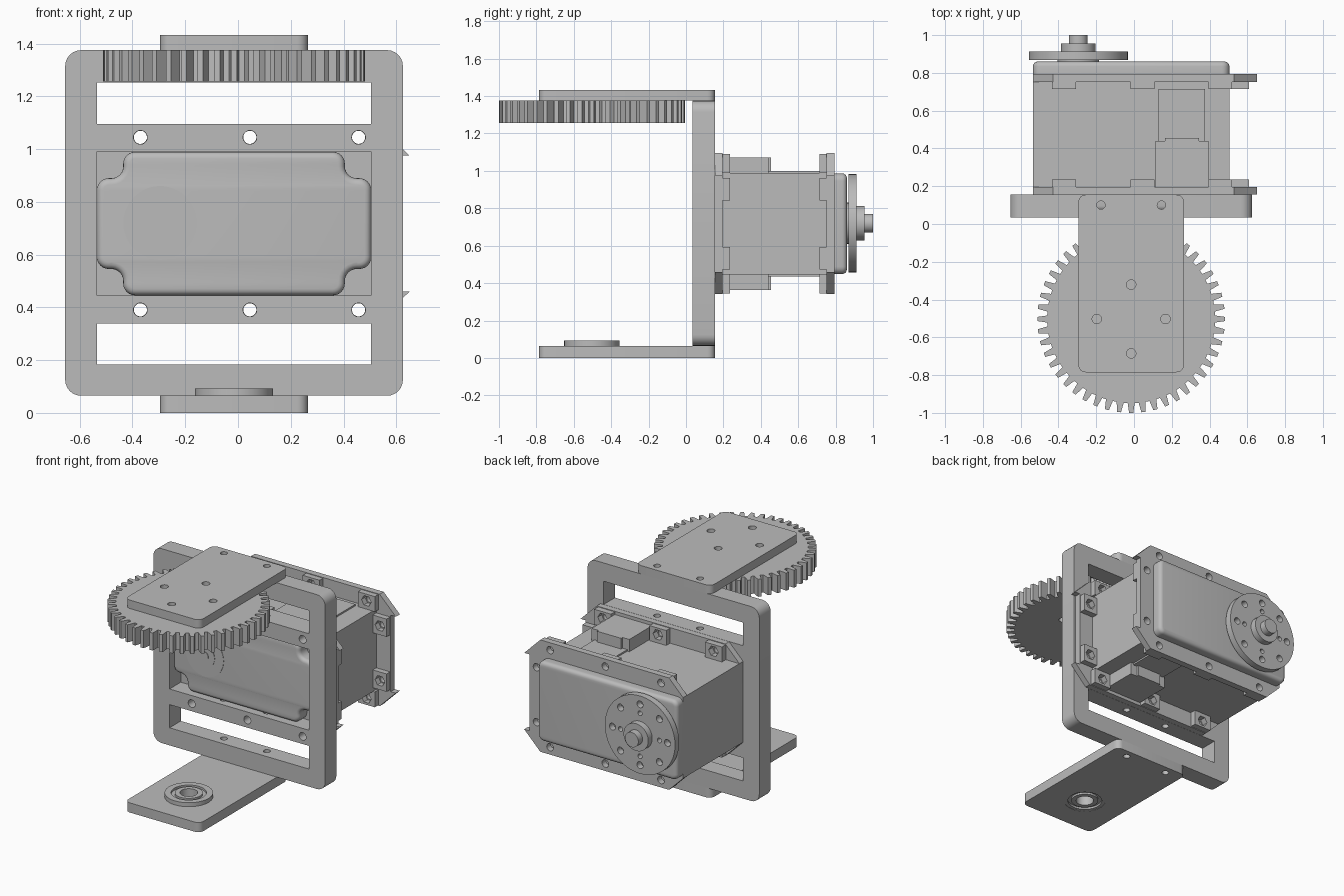
import bpy, bmesh
from math import pi, cos, sin
from mathutils import Matrix, Vector

cube = bpy.data.objects.get("Cube")
if cube:
    bpy.data.objects.remove(cube)

COLOR = (0.5, 0.5, 0.5, 1)
grey = bpy.data.materials.new("plain grey")
grey.use_nodes = True
grey.diffuse_color = COLOR
grey.node_tree.nodes["Principled BSDF"].inputs["Base Color"].default_value = COLOR

parts = []
CX, CZ = -0.015, 0.7175      # middle of the bracket
AX, AZ = -0.295, 0.72        # output axis of the motor


def circle(x, y, r, n=32):
    return [(x + r * cos(2 * pi * i / n), y + r * sin(2 * pi * i / n)) for i in range(n)]


def rect(x0, x1, y0, y1):
    return [(x0, y0), (x1, y0), (x1, y1), (x0, y1)]


def rounded(pts, r, n=6):
    """Round every right-angled corner of a closed outline."""
    out = []
    for i, p in enumerate(pts):
        p = Vector(p)
        a = (Vector(pts[i - 1]) - p).normalized() * r
        b = (Vector(pts[(i + 1) % len(pts)]) - p).normalized() * r
        for k in range(n + 1):
            t = k / n * pi / 2
            out.append(tuple(p + a * (1 - sin(t)) + b * (1 - cos(t))))
    return out


def prism(name, loops, lo, hi, axis="y", bevel=0.0):
    """Extrude an outline (with hole loops) between two heights on an axis."""
    curve = bpy.data.curves.new(name, "CURVE")
    curve.dimensions = "2D"
    curve.fill_mode = "BOTH"
    for pts in loops:
        spline = curve.splines.new("POLY")
        spline.points.add(len(pts) - 1)
        for point, (x, y) in zip(spline.points, pts):
            point.co = (x, y, 0, 1)
        spline.use_cyclic_u = True
    curve.extrude = (hi - lo) / 2 - bevel
    curve.bevel_depth = bevel
    curve.offset = -bevel
    curve.bevel_resolution = 3
    temp = bpy.data.objects.new(name + " outline", curve)
    bpy.context.collection.objects.link(temp)
    dg = bpy.context.evaluated_depsgraph_get()
    mesh = bpy.data.meshes.new_from_object(temp.evaluated_get(dg))
    bpy.data.objects.remove(temp)
    mid = (lo + hi) / 2
    if axis == "y":
        mesh.transform(Matrix.Translation((0, mid, 0)) @ Matrix.Rotation(pi / 2, 4, "X"))
    else:
        mesh.transform(Matrix.Translation((0, 0, mid)))
    bm = bmesh.new()
    bm.from_mesh(mesh)
    bmesh.ops.remove_doubles(bm, verts=bm.verts, dist=0.0001)
    bmesh.ops.recalc_face_normals(bm, faces=bm.faces)
    bm.to_mesh(mesh)
    bm.free()
    mesh.materials.clear()
    mesh.materials.append(grey)
    ob = bpy.data.objects.new(name, mesh)
    bpy.context.collection.objects.link(ob)
    parts.append(ob)
    return ob


# Upright bracket frame with two windows, motor opening and screw holes
SCREWS = (-0.37, 0.045, 0.457)
loops = [rounded(rect(-0.655, 0.625, 0.065, 1.375), 0.06),
         rect(-0.535, 0.505, CZ - 0.2725, CZ + 0.2725)]
for s in (-1, 1):
    loops.append(rect(-0.535, 0.505, *sorted((CZ + s * 0.378, CZ + s * 0.534))))
    loops += [circle(x, CZ + s * 0.327, 0.026) for x in SCREWS]
frame = prism("bracket_frame", loops, 0.035, 0.155)

# Two drilled holes running down through the frame bars
drill_spots = [(-0.175, 0.1), (0.145, 0.1)]
drill = prism("drill_cutter", [circle(x, y, 0.022) for x, y in drill_spots], -0.1, 1.6, "z")
parts.remove(drill)
cut = frame.modifiers.new("drill", "BOOLEAN")
cut.operation, cut.solver, cut.object = "DIFFERENCE", "EXACT", drill
drilled = bpy.data.meshes.new_from_object(
    frame.evaluated_get(bpy.context.evaluated_depsgraph_get()))
frame.modifiers.clear()
frame.data = drilled
bpy.data.objects.remove(drill)

# Top and bottom arms
arm = rounded(rect(-0.295, 0.265, -0.785, 0.155), 0.04)
drills = [circle(x, y, 0.022) for x, y in drill_spots]
GY = -0.503
mounts = [circle(CX + 0.182 * cos(k * pi / 2), GY + 0.182 * sin(k * pi / 2), 0.025)
          for k in range(4)]
prism("top_arm", [arm] + drills + mounts, 1.375, 1.432, "z")
prism("bottom_arm", [arm, circle(CX, GY, 0.13, 48)] + drills, 0, 0.065, "z")

# Spur gear under the top arm
TEETH = 48
teeth = []
for i in range(TEETH):
    for offset, r in ((-0.32, 0.445), (-0.17, 0.497), (0.17, 0.497), (0.32, 0.445)):
        a = 2 * pi * (i + offset) / TEETH
        teeth.append((CX + r * cos(a), GY + r * sin(a)))
prism("spur_gear", [teeth] + mounts, 1.257, 1.375, "z")

# Flanged bearing in the bottom arm
for name, r_out, r_in, lo, hi in (("bearing_outer_race", 0.13, 0.108, 0.002, 0.092),
                                  ("bearing_flange", 0.148, 0.125, 0.063, 0.092),
                                  ("bearing_shield", 0.11, 0.083, 0.015, 0.078),
                                  ("bearing_inner_race", 0.085, 0.055, 0.002, 0.092)):
    prism(name, [circle(CX, GY, r_out, 48), circle(CX, GY, r_in, 48)], lo, hi, "z")

# Motor body
L, R = -0.535, 0.505
prism("motor_body", [rect(L, R, CZ - 0.272, CZ + 0.272)], 0.17, 0.78)

# Motor flanges, front and back, with screw tabs and nut bosses
half = [(L, 0.2725), (-0.43, 0.377), (0.53, 0.377), (0.65, 0.2575), (0.612, 0.2575)]
outline = [(x, CZ + z) for x, z in half] + [(x, CZ - z) for x, z in reversed(half)]
spots = [(x, CZ + s * 0.327) for x in SCREWS for s in (-1, 1)]
spots += [(0.558, CZ + s * 0.185) for s in (-1, 1)]
holes = [circle(x, z, 0.025, 20) for x, z in spots]
for side, lo, hi, b_lo, b_hi in (("front", 0.155, 0.195, 0.195, 0.236),
                                 ("back", 0.752, 0.795, 0.714, 0.752)):
    prism(side + "_flange", [outline] + holes, lo, hi)
    for k, (x, z) in enumerate(spots):
        if x < 0.5:
            s = 1 if z > CZ else -1
            pad = rect(x - 0.063, x + 0.063, *sorted((CZ + s * 0.27, CZ + s * 0.373)))
        else:
            pad = rect(0.5, 0.608, z - 0.06, z + 0.06)
        prism(f"{side}_nut_boss_{k + 1}", [pad, circle(x, z, 0.036, 6)], b_lo, b_hi)

# Front cap with notched corners, holding the recessed idler
n = 0.1
dz = 0.272
zl, zh = CZ - dz, CZ + dz
cap = [(L + n, zl), (R - n, zl), (R - n, zl + n), (R, zl + n), (R, zh - n), (R - n, zh - n),
       (R - n, zh), (L + n, zh), (L + n, zh - n), (L, zh - n), (L, zl + n), (L + n, zl + n)]
prism("front_cap", [rounded(cap, 0.045)], 0.07, 0.2, bevel=0.025)
for name, r, y in (("idler_disc", 0.14, 0.067), ("idler_ring", 0.075, 0.064),
                   ("idler_pin", 0.03, 0.061)):
    prism(name, [circle(AX, AZ, r, 48)], y, 0.1)

# Back cover with rounded edges
prism("back_cover", [rounded(rect(L, R, zl + 0.003, zh - 0.003), 0.04)],
      0.74, 0.86, bevel=0.025)

# Output horn, hub and shaft
horn = [circle(AX, AZ, 0.262, 64)]
for k in range(8):
    a = k * pi / 4
    horn.append(circle(AX + 0.205 * cos(a), AZ + 0.205 * sin(a), 0.023, 20))
    if k % 2 == 0:
        horn.append(circle(AX + 0.145 * cos(a), AZ + 0.145 * sin(a), 0.016, 16))
prism("output_horn", horn, 0.868, 0.912)
prism("horn_neck", [circle(AX, AZ, 0.11)], 0.85, 0.87)
prism("horn_hub", [circle(AX, AZ, 0.092)], 0.9, 0.955)
prism("output_shaft", [circle(AX, AZ, 0.05)], 0.95, 1.0)

# Cable connectors above and below the motor body
for side, s in (("top", 1), ("bottom", -1)):
    def level(d0, d1):
        return sorted((CZ + s * d0, CZ + s * d1))
    block = [(0.115, 0.19), (0.395, 0.19), (0.395, 0.44), (0.345, 0.44), (0.345, 0.455),
             (0.165, 0.455), (0.165, 0.44), (0.115, 0.44)]
    prism(side + "_connector", [block], *level(0.26, 0.355), "z")
    prism(side + "_connector_cover", [rect(0.13, 0.375, 0.44, 0.715)], *level(0.26, 0.283), "z")

# Smooth the round walls and keep the edges sharp
bpy.ops.object.select_all(action="DESELECT")
for ob in parts:
    ob.select_set(True)
bpy.context.view_layer.objects.active = frame
bpy.ops.object.shade_smooth_by_angle(angle=pi / 6)
